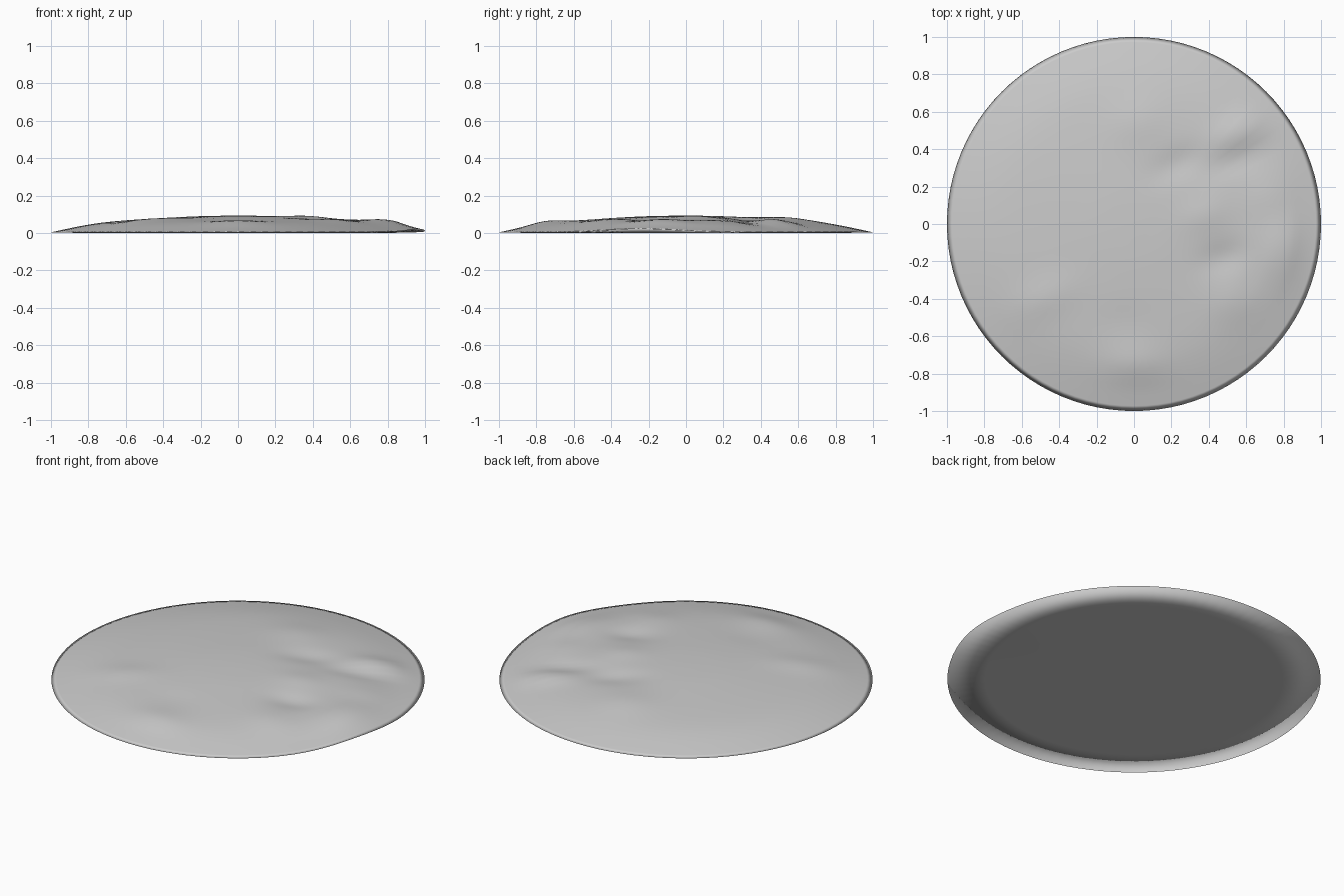
import bpy, bmesh, math

if "Cube" in bpy.data.objects:
    bpy.data.objects.remove(bpy.data.objects["Cube"])

SEGMENTS, RINGS = 96, 36

# Dome profile: (radius, height)
PROFILE = [(0, .094), (.2, .091), (.4, .081), (.55, .072), (.7, .060),
           (.8, .046), (.9, .026), (1.0, .004)]

# Soft mounds and hollows: x, y, height, length, width, direction in degrees
BUMPS = [(.02, .55, .012, .16, .14, 10), (.57, .50, .018, .16, .08, 27),
         (.55, .34, -.013, .20, .07, 20), (.25, .33, -.014, .16, .08, 25),
         (.38, .05, .010, .13, .10, 20), (.48, -.18, -.014, .13, .08, 15),
         (.52, -.42, .010, .14, .12, 0), (.80, -.12, .022, .20, .16, 80),
         (.72, .15, .008, .14, .10, 20), (-.48, -.40, .010, .18, .10, 25),
         (0, -.75, .012, .16, .10, 0), (-.05, -.52, -.004, .15, .10, 0)]


def dome(r):
    for (r0, h0), (r1, h1) in zip(PROFILE, PROFILE[1:]):
        if r <= r1:
            return h0 + (h1 - h0) * (r - r0) / (r1 - r0)
    return PROFILE[-1][1]


def height(x, y):
    r = math.hypot(x, y)
    # average neighbouring radii so the profile has no creases
    z = sum(dome(min(1, abs(r + d * min(1, (1 - r) * 10)))) for d in (-.06, -.03, 0, .03, .06)) / 5
    fade = min(1, (1 - r) / .15)
    for bx, by, h, length, width, deg in BUMPS:
        a = math.radians(deg)
        u = (x - bx) * math.cos(a) + (y - by) * math.sin(a)
        v = (y - by) * math.cos(a) - (x - bx) * math.sin(a)
        z += fade * h * math.exp(-(u / length) ** 2 - (v / width) ** 2)
    # lifted rim on the right side
    angle = math.atan2(y, x) + .25
    z += .018 * math.exp(-(angle / .28) ** 2) * max(0, 1 - (1 - r) / .3)
    return max(z, .003)


bm = bmesh.new()


def ring(r, z_of):
    verts = []
    for i in range(SEGMENTS):
        a = 2 * math.pi * i / SEGMENTS
        x, y = r * math.cos(a), r * math.sin(a)
        verts.append(bm.verts.new((x, y, z_of(x, y))))
    return verts


# Terrain top, thin rim and flat underside as one run of rings
rings = [ring(i / RINGS, height) for i in range(1, RINGS + 1)]
rings += [ring(.8, lambda x, y: 0), ring(.4, lambda x, y: 0)]
for a, b in zip(rings, rings[1:]):
    for i in range(SEGMENTS):
        j = (i + 1) % SEGMENTS
        bm.faces.new((a[i], b[i], b[j], a[j]))

# Close the centre of the top and the underside
for loop, z in ((rings[0], height(0, 0)), (rings[-1], 0)):
    centre = bm.verts.new((0, 0, z))
    for i in range(SEGMENTS):
        bm.faces.new((centre, loop[i], loop[(i + 1) % SEGMENTS]))
bmesh.ops.recalc_face_normals(bm, faces=bm.faces[:])
for f in bm.faces:
    f.smooth = True

mesh = bpy.data.meshes.new("terrain_base")
bm.to_mesh(mesh)
bm.free()
terrain = bpy.data.objects.new("terrain_base", mesh)
bpy.context.collection.objects.link(terrain)
